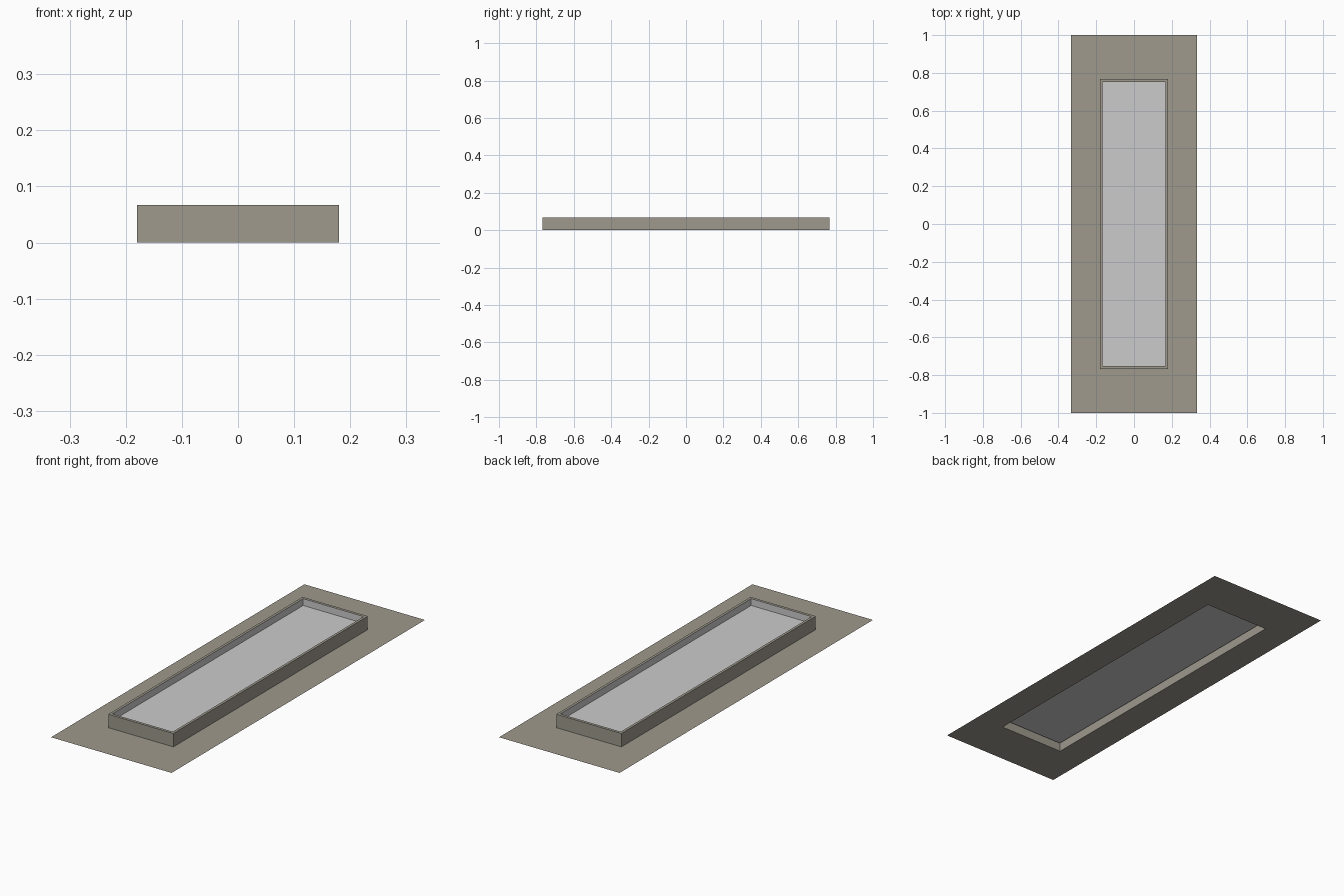
import bpy
import bmesh

cube = bpy.data.objects.get("Cube")
if cube:
    bpy.data.objects.remove(cube, do_unlink=True)


def make_material(name, colour):
    mat = bpy.data.materials.new(name)
    mat.use_nodes = True
    mat.diffuse_color = colour
    mat.node_tree.nodes["Principled BSDF"].inputs["Base Color"].default_value = colour
    return mat


def stepped_sheet(name, steps, mat, cap=False):
    """Join rectangular rings (half width, half length, height) from outside in."""
    bm = bmesh.new()
    rings = []
    for hx, hy, z in steps:
        corners = ((-hx, -hy), (hx, -hy), (hx, hy), (-hx, hy))
        rings.append([bm.verts.new((x, y, z)) for x, y in corners])
    for outer, inner in zip(rings, rings[1:]):
        for i in range(4):
            j = (i + 1) % 4
            bm.faces.new((outer[i], outer[j], inner[j], inner[i]))
    if cap:
        bm.faces.new(rings[-1])
    mesh = bpy.data.meshes.new(name)
    bm.to_mesh(mesh)
    bm.free()
    mesh.materials.append(mat)
    obj = bpy.data.objects.new(name, mesh)
    bpy.context.collection.objects.link(obj)
    return obj


beige = make_material("warm_beige", (0.342, 0.319, 0.266, 1))
grey = make_material("light_grey", (0.6, 0.6, 0.6, 1))

TOP, FLOOR = 0.067, 0.033
OUTER = (0.18, 0.767)
INNER = (0.167, 0.753)

# Flat flange, raised kerb wall and narrow top rim
stepped_sheet("flange_and_kerb",
              [(0.333, 1.0, 0), (*OUTER, 0), (*OUTER, TOP), (*INNER, TOP)], beige)

# Recessed tray: inner walls and floor panel
stepped_sheet("recessed_panel", [(*INNER, TOP), (*INNER, FLOOR)], grey, cap=True)
